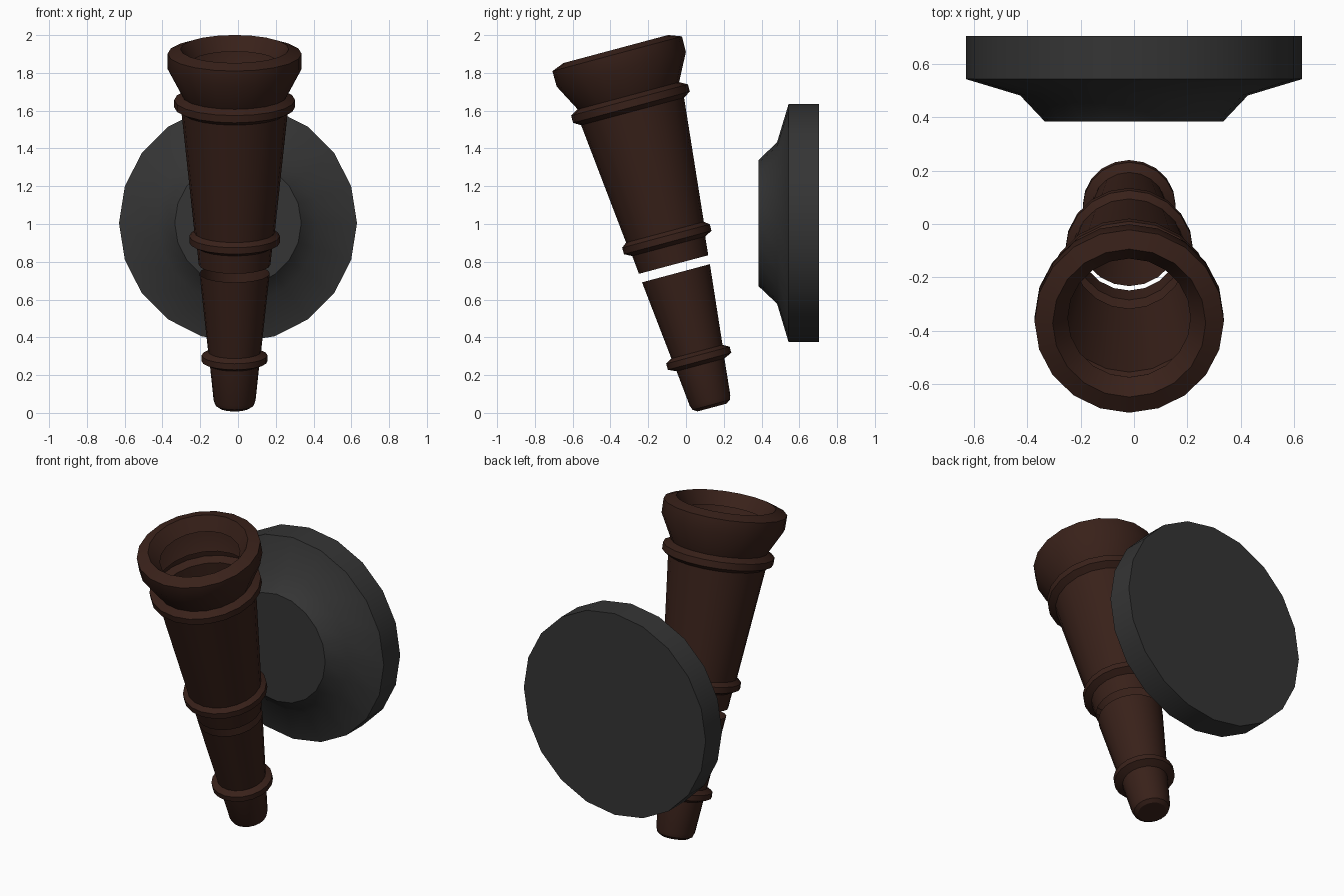
import bpy, bmesh, math

if "Cube" in bpy.data.objects:
    bpy.data.objects.remove(bpy.data.objects["Cube"])

SIDES = 20


def material(name, colour):
    m = bpy.data.materials.new(name)
    m.diffuse_color = (*colour, 1)
    m.use_nodes = True
    m.node_tree.nodes["Principled BSDF"].inputs["Base Color"].default_value = m.diffuse_color
    return m


def lathe(name, profile, mat, location, tilt, cap_start=False, cap_end=False):
    """Turn a list of (radius, height) points around local z."""
    bm = bmesh.new()
    rings = []
    for r, h in profile:
        rings.append([bm.verts.new((r * math.cos(2 * math.pi * i / SIDES),
                                    r * math.sin(2 * math.pi * i / SIDES), h))
                      for i in range(SIDES)])
    for a, b in zip(rings, rings[1:]):
        for i in range(SIDES):
            j = (i + 1) % SIDES
            bm.faces.new((a[i], a[j], b[j], b[i]))
    if cap_start:
        bm.faces.new(rings[0][::-1])
    if cap_end:
        bm.faces.new(rings[-1])
    mesh = bpy.data.meshes.new(name)
    bm.to_mesh(mesh)
    bm.free()
    mesh.materials.append(mat)
    ob = bpy.data.objects.new(name, mesh)
    bpy.context.collection.objects.link(ob)
    ob.location = location
    ob.rotation_euler.x = math.radians(tilt)
    bpy.ops.object.select_all(action='DESELECT')
    ob.select_set(True)
    bpy.context.view_layer.objects.active = ob
    bpy.ops.object.shade_smooth_by_angle(angle=math.radians(30))
    return ob


def collar(r_low, r_high, r_out, low, high):
    """Raised band around the handle."""
    third = (high - low) * 0.27
    return [(r_low, low), (r_out, low + third), (r_out, high - third), (r_high, high)]


wood = material("dark_wood", (0.04, 0.015, 0.01))
iron = material("dark_iron", (0.035, 0.035, 0.035))
BASE = (-0.018, 0.135, 0.037)

# lower handle: closed tip, collar, open top
lathe("lower_handle",
      [(0.08, -0.009), (0.102, 0.006), (0.111, 0.03)]
      + collar(0.131, 0.14, 0.174, 0.225, 0.297)
      + [(0.186, 0.727)],
      wood, BASE, 15, cap_start=True)

# upper handle: open tube with two collars and a flared cup with a lip
lathe("upper_handle_and_cup",
      [(0.19, 0.775)]
      + collar(0.2, 0.213, 0.24, 0.875, 0.952)
      + collar(0.282, 0.278, 0.32, 1.614, 1.70)
      + [(0.354, 1.845), (0.355, 1.93), (0.287, 1.956), (0.23, 1.88)],
      wood, BASE, 15)

# stepped round wall plate behind the handle, its axis along -y
lathe("wall_plate",
      [(0.63, -0.705), (0.63, -0.543), (0.427, -0.482), (0.335, -0.385)],
      iron, (0, 0, 1.005), 90, cap_start=True, cap_end=True)
